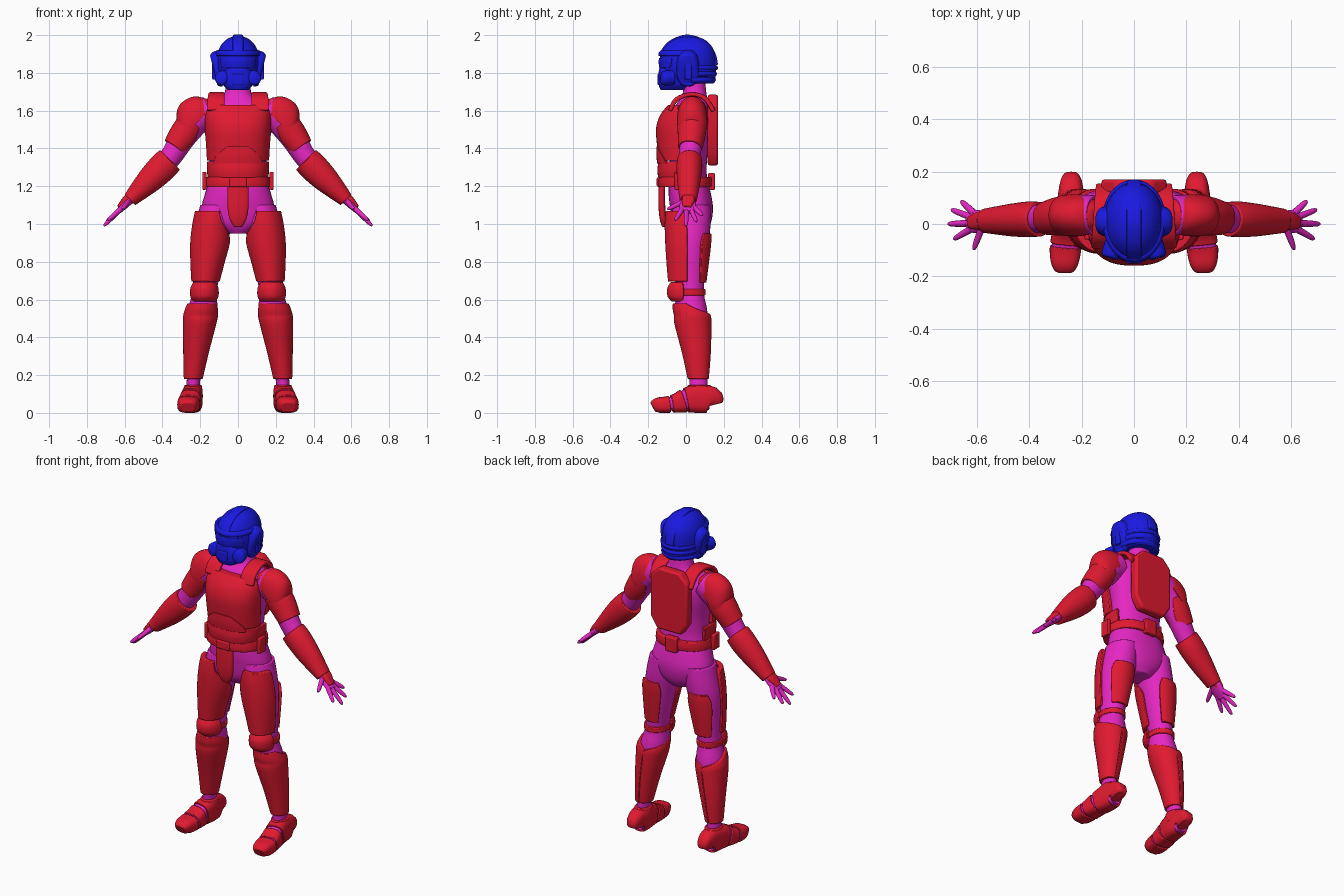
import bpy, bmesh, math
from mathutils import Vector


def material(name, rgb):
    m = bpy.data.materials.new(name)
    m.diffuse_color = (*rgb, 1)
    return m


RED = material("armour_red", (0.75, 0.01, 0.03))
PINK = material("suit_magenta", (0.80, 0.02, 0.55))
BLUE = material("helmet_blue", (0.01, 0.01, 0.75))
X, Y = Vector((1, 0, 0)), Vector((0, 1, 0))


def finish(name, bm, mat, mirror=False, bevel=0.004):
    bmesh.ops.recalc_face_normals(bm, faces=bm.faces)
    me = bpy.data.meshes.new(name)
    bm.to_mesh(me)
    bm.free()
    me.materials.append(mat)
    ob = bpy.data.objects.new(name, me)
    bpy.context.collection.objects.link(ob)
    if bevel:
        b = ob.modifiers.new("bevel", "BEVEL")
        b.width, b.segments, b.limit_method, b.angle_limit = bevel, 2, "ANGLE", math.radians(40)
    if mirror:
        ob.modifiers.new("mirror", "MIRROR").use_mirror_merge = False
    return ob


def spline(rows, sub):
    """Catmull-Rom through rows of numbers."""
    out = []
    for i in range(len(rows) - 1):
        a, b, c, d = rows[max(i - 1, 0)], rows[i], rows[i + 1], rows[min(i + 2, len(rows) - 1)]
        for k in range(sub):
            t = k / sub
            out.append([0.5 * (2 * q + (r - p) * t + (2 * p - 5 * q + 4 * r - s) * t * t
                               + (3 * q - p - 3 * r + s) * t ** 3) for p, q, r, s in zip(a, b, c, d)])
    return out + [list(rows[-1])]


def loft(name, rings, mat, mirror=False, side=None, exp=2, thick=0.02, n=32, sub=4, bevel=0.004):
    """Rings are x, y, z, ru, rv and optionally a start and end angle, giving an open shell.
    Without side the rings lie flat; with side they stand across the path."""
    rows = spline(rings, sub)
    pts = [Vector(r[:3]) for r in rows]
    bm = bmesh.new()
    prev = None
    for i, r in enumerate(rows):
        u, v = X, Y
        if side:
            t = (pts[min(i + 1, len(pts) - 1)] - pts[max(i - 1, 0)]).normalized()
            u = t.cross(side).normalized()
            v = u.cross(t).normalized()

        def at(deg, inset):
            c, s = math.cos(math.radians(deg)), math.sin(math.radians(deg))
            f = lambda q: math.copysign(abs(q) ** (2 / exp), q)
            return pts[i] + u * f(c) * max(r[3] - inset, 0.002) + v * f(s) * max(r[4] - inset, 0.002)

        if len(r) > 5:
            angs = [r[5] + (r[6] - r[5]) * k / n for k in range(n + 1)]
            co = [at(a, 0) for a in angs] + [at(a, thick) for a in reversed(angs)]
        else:
            co = [at(360 * k / n, 0) for k in range(n)]
        ring = [bm.verts.new(p) for p in co]
        if prev:
            for k in range(len(ring)):
                j = (k + 1) % len(ring)
                bm.faces.new((prev[k], prev[j], ring[j], ring[k]))
        else:
            bm.faces.new(ring)
        prev = ring
    bm.faces.new(prev)
    return finish(name, bm, mat, mirror, bevel)


def box(name, loc, size, mat, mirror=False):
    bm = bmesh.new()
    bmesh.ops.create_cube(bm, size=1)
    for v in bm.verts:
        v.co = Vector(a * b + c for a, b, c in zip(v.co, size, loc))
    return finish(name, bm, mat, mirror, 0.006)


def plate(name, outline, y0, y1, mat):
    """Outline in x and z, extruded from y0 to y1."""
    bm = bmesh.new()
    f = bm.faces.new([bm.verts.new((x, y0, z)) for x, z in outline])
    ext = bmesh.ops.extrude_face_region(bm, geom=[f])["geom"]
    for v in ext:
        if isinstance(v, bmesh.types.BMVert):
            v.co.y = y1
    return finish(name, bm, mat, False, 0.012)


# Suit: torso with neck, legs, arms
loft("torso", [(0, .03, .95, .06, .07), (0, .03, 1.0, .14, .10), (0, .03, 1.08, .19, .113), (0, .02, 1.16, .175, .112),
               (0, .01, 1.26, .15, .10), (0, .015, 1.38, .155, .10), (0, .025, 1.5, .18, .108),
               (0, .03, 1.58, .19, .10), (0, .035, 1.635, .15, .085), (0, .045, 1.68, .078, .065),
               (0, .045, 1.76, .06, .055)], PINK, exp=2.2)
loft("leg", [(.115, .03, 1.1, .085, .10), (.13, .025, 1.0, .095, .105), (.147, .02, .9, .093, .10), (.168, .02, .72, .07, .08),
             (.178, .02, .63, .065, .075), (.19, .03, .52, .08, .085), (.215, .05, .33, .055, .065),
             (.235, .065, .18, .036, .048), (.24, .065, .08, .04, .05)], PINK, True)
loft("arm", [(.15, .035, 1.6, .08, .075), (.22, .035, 1.56, .085, .075), (.29, .03, 1.46, .068, .064),
             (.36, .02, 1.35, .058, .055), (.46, .02, 1.24, .055, .05), (.575, .015, 1.125, .025, .033)],
     PINK, True, Y)

# Hands
loft("palm", [(.56, .015, 1.14, .024, .032), (.60, .01, 1.10, .02, .044), (.635, .005, 1.065, .014, .036)], PINK, True, Y)
for label, a, b in [("little", (.61, .04, 1.09), (.66, .088, 1.045)), ("ring", (.62, .025, 1.08), (.697, .055, 1.012)),
                    ("middle", (.625, .003, 1.075), (.71, 0, .99)), ("index", (.62, -.018, 1.08), (.688, -.058, 1.02)),
                    ("thumb", (.58, -.01, 1.12), (.612, -.098, 1.078))]:
    a, b = Vector(a), Vector(b)
    loft(label + "_finger", [(*a.lerp(b, t), r, r) for t, r in ((0, .014), (.6, .012), (.9, .009), (1, .004))],
         PINK, True, Y, n=12, sub=3, bevel=0)
loft("hand_plate", [(.565, .015, 1.145, .03, .03), (.59, .012, 1.12, .028, .035), (.625, .005, 1.083, .02, .022)],
     RED, True, Y, exp=3)

# Arm armour
pad = [(-.085, .03, .035), (-.05, .085, .065), (0, .11, .078), (.05, .111, .08), (.09, .088, .078), (.115, .062, .072)]
loft("shoulder_pad", [(.2 + .707 * s, .033, 1.58 - .707 * s, h, w, -100, 100) for s, h, w in pad], RED, True, Y)
loft("upper_arm_plate", [(.24, .032, 1.535, .08, .078, -125, 125), (.285, .03, 1.475, .078, .074, -150, 150),
                         (.335, .022, 1.405, .065, .064, -160, 160)], RED, True, Y, thick=.012)
loft("forearm_guard", [(.36, .018, 1.34, .074, .066), (.40, .018, 1.30, .077, .068), (.47, .015, 1.23, .068, .062),
                       (.572, .012, 1.128, .04, .046)], RED, True, Y)

# Torso armour
loft("chest_plate", [(0, 0, 1.335, .165, .142, -176, -4), (0, 0, 1.42, .17, .154, -176, -4),
                     (0, 0, 1.51, .177, .158, -174, -6), (0, 0, 1.58, .176, .135, -166, -14),
                     (0, 0, 1.63, .165, .095, -160, -20)], RED, exp=2.5, thick=.05)
loft("upper_belly_plate", [(0, 0, 1.32, .168, .152, -140, -40), (0, 0, 1.36, .168, .157, -130, -50),
                           (0, 0, 1.41, .168, .157, -105, -75)], RED, exp=2.4)
loft("belly_plate", [(0, 0, 1.245, .16, .147, -195, 15), (0, 0, 1.285, .165, .152, -195, 15),
                     (0, 0, 1.33, .165, .146, -195, 15)], RED, exp=2.4)
loft("shoulder_strap", [(.118, -.085, 1.60, .012, .045), (.116, -.05, 1.66, .012, .045), (.113, .03, 1.687, .012, .042),
                        (.11, .10, 1.665, .012, .04), (.105, .145, 1.60, .012, .04)], RED, True, X, exp=5)
plate("back_plate", [(-.07, 1.685), (.07, 1.685), (.125, 1.63), (.125, 1.38), (.08, 1.31), (-.08, 1.31),
                     (-.125, 1.38), (-.125, 1.63)], .115, .17, RED)

# Belt
loft("belt", [(0, -.005, 1.195, .172, .14), (0, -.005, 1.22, .172, .143), (0, -.005, 1.25, .168, .14)], RED, exp=2.4)
box("buckle", (0, -.145, 1.222), (.09, .02, .05), RED)
box("belt_pouch", (.178, -.03, 1.228), (.022, .06, .095), RED, True)
box("back_box", (0, .135, 1.225), (.075, .035, .09), RED)
loft("groin_plate", [(0, -.128, 1.20, .056, .018), (0, -.128, 1.10, .056, .018), (0, -.122, 1.03, .046, .018),
                     (0, -.115, .985, .022, .012)], RED, exp=3)

# Leg armour
loft("thigh_plate", [(.13, .005, 1.07, .098, .112, -110, -5), (.138, .005, 1.0, .104, .118, -125, 0),
                     (.148, .005, .9, .105, .115, -180, 2), (.162, .005, .79, .09, .108, -182, 2),
                     (.172, .005, .695, .075, .10, -182, 2)], RED, True, thick=.03)
loft("rear_thigh_plate", [(.146, .02, .95, .105, .114, 45, 115), (.152, .02, .88, .105, .112, 35, 125),
                          (.168, .02, .69, .078, .088, 40, 125)], RED, True, thick=.02)
loft("knee_band", [(.178, .02, .622, .072, .083), (.178, .02, .655, .072, .083)], RED, True)
loft("knee_pad", [(.178, -.005, .59, .06, .07, -170, -10), (.178, -.005, .615, .075, .092, -175, -5),
                  (.178, -.005, .66, .075, .094, -175, -5), (.178, -.005, .692, .06, .075, -170, -10)],
     RED, True, thick=.035)
loft("shin_guard", [(.237, .065, .18, .05, .056, -269.5, 89.5), (.222, .055, .32, .068, .077, -269.5, 89.5),
                    (.203, .037, .47, .088, .098, -269.5, 89.5), (.198, .034, .515, .092, .098, -269.5, 89.5),
                    (.194, .025, .545, .088, .095, -210, 30), (.19, .02, .58, .08, .09, -165, -15)],
     RED, True, thick=.018)

# Boots: core with heel, middle and toe shells
foot = [(.24, .15, .065, .04, .03), (.24, .135, .075, .066, .046), (.242, .06, .076, .072, .055), (.25, 0, .068, .063, .056),
        (.257, -.05, .054, .049, .059), (.262, -.10, .046, .041, .06), (.265, -.15, .042, .037, .052),
        (.266, -.175, .04, .026, .036)]
fine = spline(foot, 4)
loft("foot", [(x, y * .97, z, a - .007, b - .007) for x, y, z, a, b in foot], PINK, True, X, exp=3)
for label, i, j in [("boot_heel", 0, 12), ("boot_middle", 13, 18), ("boot_toe", 19, 28)]:
    loft(label, [(x, y, a + .003, a + .003, b) for x, y, z, a, b in fine[i:j + 1]], RED, True, X, exp=3, sub=1)
loft("boot_cuff", [(.24, .07, .08, .054, .07), (.238, .07, .12, .05, .066), (.238, .07, .148, .045, .06)], RED, True)

# Helmet shell
loft("helmet_shell", [(0, .035, 1.745, .098, .115), (0, .02, 1.79, .112, .138), (0, .01, 1.86, .115, .148),
                      (0, .01, 1.915, .106, .14), (0, .012, 1.96, .08, .108), (0, .014, 1.985, .047, .065),
                      (0, .015, 1.993, .015, .02)], BLUE)
loft("helmet_crest", [(0, -.125, 1.905, .014, .028), (0, -.085, 1.955, .014, .028), (0, -.02, 1.986, .013, .028),
                      (0, .03, 1.987, .013, .028), (0, .09, 1.962, .014, .028), (0, .14, 1.905, .014, .028),
                      (0, .158, 1.84, .012, .026)], BLUE, side=X, exp=5)
loft("brow_ridge", [(0, .01, 1.89, .119, .156, -175, -5), (0, .01, 1.905, .119, .156, -175, -5),
                    (0, .01, 1.918, .111, .145, -175, -5)], BLUE)
loft("visor", [(0, .01, 1.825, .116, .151, -140, -40), (0, .01, 1.855, .118, .155, -145, -35),
               (0, .01, 1.88, .118, .153, -145, -35)], BLUE)
# Jaw, cheeks and ears
loft("jaw", [(0, -.07, 1.71, .055, .065), (0, -.065, 1.74, .08, .08), (0, -.06, 1.79, .085, .085),
             (0, -.06, 1.825, .06, .083)], BLUE, exp=2.6)
box("mouth_guard", (0, -.138, 1.765), (.06, .025, .06), BLUE)
loft("cheek_filter", [(.07, -.07, 1.775, .04, .04), (.088, -.118, 1.772, .038, .036), (.092, -.13, 1.772, .026, .025)],
     BLUE, True, X, n=24)
loft("ear_cover", [(.09, .01, 1.825, .098, .062), (.12, .01, 1.822, .09, .055), (.13, .01, 1.82, .07, .042)],
     BLUE, True, Y, exp=2.5)
box("ear_bar", (.128, .012, 1.815), (.018, .035, .10), BLUE, True)
# Neck guard at the back
for i in range(3):
    z = 1.75 + i * .032
    loft(f"neck_ridge_{i + 1}", [(0, .015, z, .116, .135 + i * .006, 5, 175), (0, .015, z + .012, .122, .143 + i * .006, 5, 175),
                                 (0, .015, z + .025, .119, .137 + i * .006, 5, 175)], BLUE)

# Smooth shading with sharp edges kept
for ob in bpy.context.scene.objects:
    ob.select_set(True)
    bpy.context.view_layer.objects.active = ob
bpy.ops.object.shade_smooth_by_angle(angle=math.radians(40))
